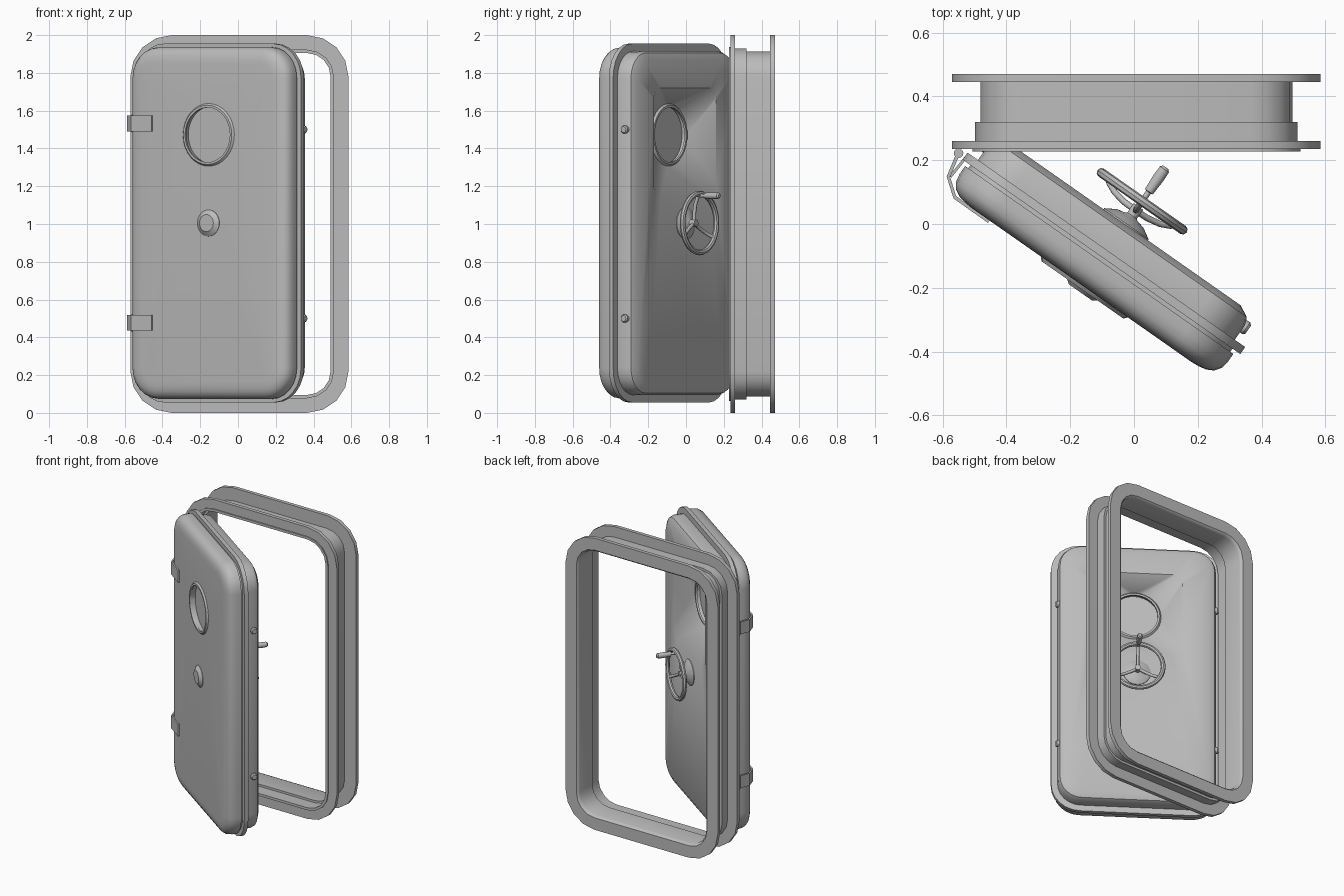
import bpy, bmesh
from math import sin, cos, pi, radians
from mathutils import Matrix, Vector

if "Cube" in bpy.data.objects:
    bpy.data.objects.remove(bpy.data.objects["Cube"])

grey = bpy.data.materials.new("painted grey")
grey.use_nodes = True
grey.diffuse_color = (0.5, 0.5, 0.5, 1)
grey.node_tree.nodes["Principled BSDF"].inputs["Base Color"].default_value = (0.5, 0.5, 0.5, 1)

SWING = Matrix.Rotation(radians(-35), 4, "Z")   # the door stands open
STILL = Matrix.Identity(4)


def finish(name, bm, place, angle=35):
    bmesh.ops.recalc_face_normals(bm, faces=bm.faces)
    mesh = bpy.data.meshes.new(name)
    bm.to_mesh(mesh)
    bm.free()
    mesh.transform(place)
    mesh.materials.append(grey)
    obj = bpy.data.objects.new(name, mesh)
    bpy.context.collection.objects.link(obj)
    bpy.ops.object.select_all(action="DESELECT")
    obj.select_set(True)
    bpy.context.view_layer.objects.active = obj
    bpy.ops.object.shade_smooth_by_angle(angle=radians(angle))
    return obj


def rounded(cx, cz, hx, hz, r, y, steps):
    """Upright rounded rectangle at depth y."""
    pts = []
    for corner, (sx, sz) in enumerate([(1, 1), (-1, 1), (-1, -1), (1, -1)]):
        for i in range(steps + 1):
            a = (corner + i / steps) * pi / 2
            pts.append(Vector((cx + sx * (hx - r) + r * cos(a), y,
                               cz + sz * (hz - r) + r * sin(a))))
    return pts


def loft(name, rings, place, angle=35):
    """Skin a row of loops and join the last one to the first."""
    bm = bmesh.new()
    loops = [[bm.verts.new(p) for p in ring] for ring in rings]
    for a, b in zip(loops, loops[1:] + loops[:1]):
        for i in range(len(a)):
            j = (i + 1) % len(a)
            bm.faces.new((a[i], a[j], b[j], b[i]))
    return finish(name, bm, place, angle)


def lathe(name, profile, place, sides=32):
    """Turn (radius, height) points around z; a closed profile gives a ring."""
    bm = bmesh.new()
    verts = [bm.verts.new((r, 0, h)) for r, h in profile]
    edges = [bm.edges.new(p) for p in zip(verts, verts[1:])]
    bmesh.ops.spin(bm, geom=verts + edges, axis=(0, 0, 1), cent=(0, 0, 0),
                   angle=2 * pi, steps=sides, use_duplicate=False)
    bmesh.ops.remove_doubles(bm, verts=bm.verts, dist=0.0001)
    return finish(name, bm, place)


def tube(name, points, radius, place):
    curve = bpy.data.curves.new(name, "CURVE")
    curve.dimensions = "3D"
    curve.bevel_depth = radius
    curve.bevel_resolution = 2
    curve.use_fill_caps = True
    spline = curve.splines.new("POLY")
    spline.points.add(len(points) - 1)
    for p, co in zip(spline.points, points):
        p.co = (*co, 1)
    temp = bpy.data.objects.new(name, curve)
    bm = bmesh.new()
    bpy.context.collection.objects.link(temp)
    mesh = bpy.data.meshes.new_from_object(
        temp.evaluated_get(bpy.context.evaluated_depsgraph_get()))
    bm.from_mesh(mesh)
    bpy.data.objects.remove(temp)
    return finish(name, bm, place, 50)


def strap(name, path, thick, z0, z1):
    """Bent flat strip following an xy path."""
    pts = [Vector(p) for p in path]
    bm = bmesh.new()
    rows = []
    for i, p in enumerate(pts):
        d = (pts[min(i + 1, len(pts) - 1)] - pts[max(i - 1, 0)]).normalized()
        n = Vector((-d.y, d.x)) * thick / 2
        rows.append([bm.verts.new((*q, z)) for q, z in
                     ((p - n, z0), (p + n, z0), (p + n, z1), (p - n, z1))])
    for a, b in zip(rows, rows[1:]):
        for i in range(4):
            j = (i + 1) % 4
            bm.faces.new((a[i], a[j], b[j], b[i]))
    bm.faces.new(rows[0])
    bm.faces.new(rows[-1])
    return finish(name, bm, STILL, 20)


def facing(x, y, z, direction=1):
    """Turn a lathed part so that its axis runs along y."""
    return SWING @ Matrix.Translation((x, y, z)) @ Matrix.Rotation(-direction * pi / 2, 4, "X")


# Fixed frame: flanged coaming with a stepped wall (inset, depth)
frame_profile = [(0, .235), (0, .26), (.072, .26), (.072, .32), (.088, .32), (.088, .445),
                 (0, .445), (0, .47), (.082, .47), (.09, .463), (.095, .45), (.095, .315),
                 (.08, .315), (.08, .228), (.063, .228), (.063, .235)]
loft("door_frame", [rounded(.0075, 1, .5775 - i, 1 - i, .22 - i, y, 4)
                    for i, y in frame_profile], STILL)

# Door leaf: front shell, rim plate, rear shell, then the funnel to the porthole
PX, PZ = -.014, 1.472
leaf_profile = [(.11, -.251), (.085, -.249), (.06, -.244), (.037, -.232), (.023, -.212),
                (.018, -.185), (.018, -.155), (.03, -.155), (.03, -.143), (0, -.143),
                (0, -.116), (.04, -.116), (.04, -.06), (.05, -.036), (.087, -.017)]
rings = [rounded(PX, PZ, .15, .15, .149, -.251, 6)]
rings += [rounded(-.0245, 1.005, .5315 - i, .95 - i, .18 - i * .9, y, 6) for i, y in leaf_profile]
rings += [rounded(-.016, 1.43, .287, .29, .06, -.017, 6),
          rounded(PX, PZ, .16, .16, .159, -.125, 6)]
loft("door_leaf", rings, SWING)

# Porthole rims and pane
rim = [(.145, 0), (.145, .012), (.157, .012), (.167, 0), (.145, 0)]
lathe("porthole_front_rim", rim, facing(PX, -.25, PZ, -1))
lathe("porthole_rear_rim", rim, facing(PX, -.122, PZ))
lathe("porthole_pane", [(0, 0), (.152, 0), (.152, .08), (0, .08)], facing(PX, -.222, PZ))

# Boss on the front and wheel bearing on the back
lathe("front_boss", [(0, -.01), (.07, -.01), (.07, .004), (.045, .022), (0, .022)],
      facing(-.014, -.25, 1.005, -1))
WX, WY, WZ = -.02, .073, 1.005
lathe("wheel_bearing", [(0, -.02), (.085, -.02), (.085, .004), (.05, .025), (.025, .03),
                        (.018, .035), (.018, .07), (0, .07)], facing(WX, -.017, WZ))

# Handwheel: rim, three dished spokes and a turning grip
lathe("handwheel_rim", [(.156 + .015 * cos(i * pi / 4), .015 * sin(i * pi / 4))
                        for i in range(9)], facing(WX, WY, WZ))
for k in range(3):
    a = pi / 2 + k * 2 * pi / 3
    tube("handwheel_spoke", [(WX + r * cos(a), WY + d, WZ + r * sin(a)) for r, d in
                             ((0, -.035), (.05, -.034), (.1, -.026), (.135, -.012), (.152, 0))],
         .01, SWING)
lathe("handwheel_grip", [(0, 0), (.009, 0), (.009, .035), (.015, .037), (.018, .09),
                         (.017, .122), (.01, .13), (0, .13)], facing(WX, WY, WZ + .145), 16)

# Locking pegs on both edges of the leaf
for side in (-1, 1):
    for z in (.5, 1.5):
        place = (SWING @ Matrix.Translation((-.0245 + side * .45, -.066, z))
                 @ Matrix.Rotation(side * pi / 2, 4, "Y"))
        lathe("locking_peg", [(0, 0), (.022, 0), (.022, .05), (.016, .058), (0, .058)], place, 12)

# Hinges: outer strap, short brace and pin
for z in (.477, 1.532):
    strap("hinge_strap", [(-.455, .008), (-.562, .084), (-.582, .148), (-.55, .225)],
          .011, z - .042, z + .042)
    strap("hinge_brace", [(-.576, .148), (-.525, .212)], .009, z - .03, z + .03)
    lathe("hinge_pin", [(0, -.045), (.015, -.045), (.015, .045), (0, .045)],
          Matrix.Translation((-.55, .222, z)), 12)
